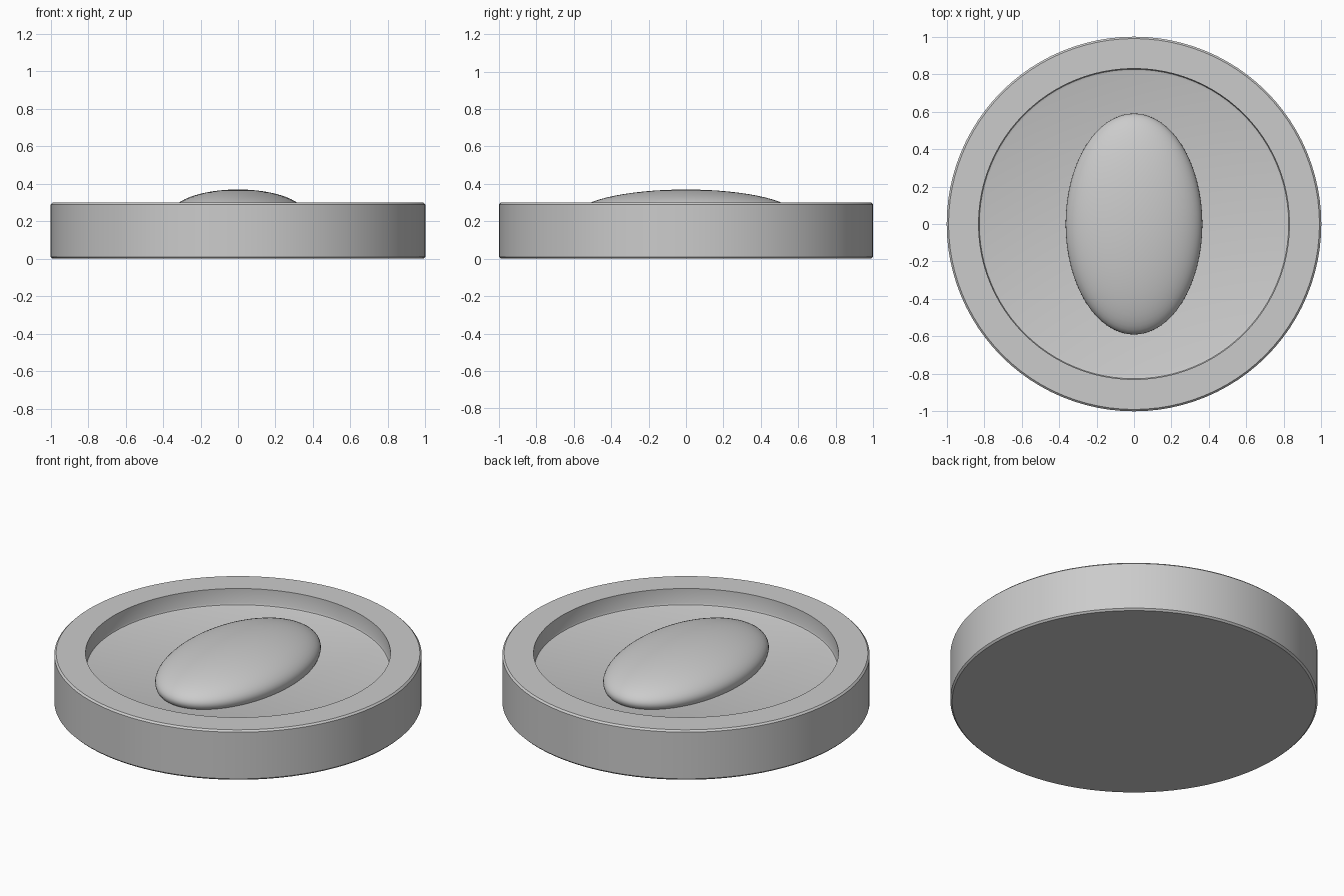
import bpy, bmesh, math

if "Cube" in bpy.data.objects:
    bpy.data.objects.remove(bpy.data.objects["Cube"])


def lathe(name, profile, steps=96):
    """Revolve an (r, z) profile around the z axis."""
    bm = bmesh.new()
    verts = [bm.verts.new((r, 0, z)) for r, z in profile]
    edges = [bm.edges.new(pair) for pair in zip(verts, verts[1:])]
    bmesh.ops.spin(bm, geom=verts + edges, axis=(0, 0, 1), cent=(0, 0, 0),
                   angle=math.tau, steps=steps)
    bmesh.ops.remove_doubles(bm, verts=bm.verts, dist=1e-4)
    bmesh.ops.recalc_face_normals(bm, faces=bm.faces)
    mesh = bpy.data.meshes.new(name)
    bm.to_mesh(mesh)
    bm.free()
    obj = bpy.data.objects.new(name, mesh)
    bpy.context.collection.objects.link(obj)
    return obj


def smooth(obj, degrees):
    bpy.ops.object.select_all(action='DESELECT')
    obj.select_set(True)
    bpy.context.view_layer.objects.active = obj
    bpy.ops.object.shade_smooth_by_angle(angle=math.radians(degrees))


# Round tray: rim with softened edges around a recessed floor
R, H, INNER, FLOOR, B = 1.0, 0.30, 0.83, 0.20, 0.01
tray = lathe("round_tray", [
    (0, 0), (R - B, 0), (R, B),
    (R, H - B), (R - B, H),
    (INNER, H), (INNER, FLOOR + 0.015), (INNER - 0.004, FLOOR + 0.004),
    (INNER - 0.015, FLOOR), (0, FLOOR)])
smooth(tray, 30)

# Oval dome resting partly sunk in the floor
bpy.ops.mesh.primitive_uv_sphere_add(segments=64, ring_count=32, radius=1,
                                     location=(0, 0, 0.23))
dome = bpy.context.object
dome.name = "oval_dome"
dome.scale = (0.365, 0.59, 0.14)
bpy.ops.object.transform_apply(location=False, rotation=False, scale=True)
smooth(dome, 60)
